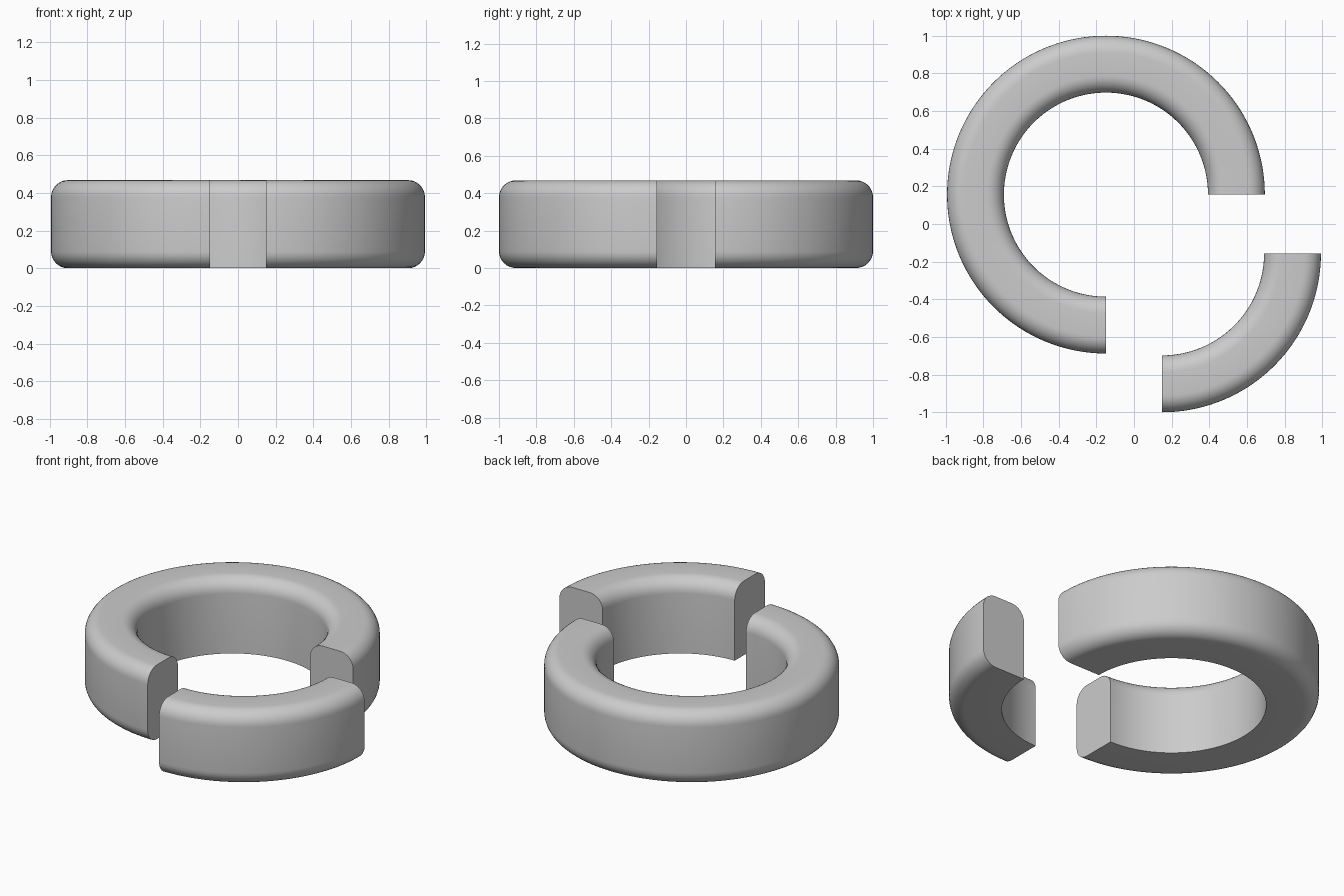
import bpy, bmesh
from math import sin, cos, radians

if "Cube" in bpy.data.objects:
    bpy.data.objects.remove(bpy.data.objects["Cube"])

R_OUT, R_IN, H, FILLET = 0.844, 0.542, 0.468, 0.09


def corner(cx, cz, start):
    # quarter-round fillet, swept counter-clockwise from the start angle
    n = 8
    return [(cx + FILLET * cos(radians(start + 90 * i / n)),
             cz + FILLET * sin(radians(start + 90 * i / n))) for i in range(n + 1)]


# cross-section: three rounded corners, sharp inner bottom edge
profile = ([(R_IN, 0)]
           + corner(R_OUT - FILLET, FILLET, -90)
           + corner(R_OUT - FILLET, H - FILLET, 0)
           + corner(R_IN + FILLET, H - FILLET, 90))


def ring_arc(name, centre, start, sweep):
    bm = bmesh.new()
    steps = round(sweep / 2.5)
    rings = []
    for i in range(steps + 1):
        a = radians(start + sweep * i / steps)
        rings.append([bm.verts.new((r * cos(a), r * sin(a), z)) for r, z in profile])
    n = len(profile)
    for a, b in zip(rings, rings[1:]):
        for j in range(n):
            k = (j + 1) % n
            bm.faces.new((a[j], a[k], b[k], b[j]))
    # flat end caps
    bm.faces.new(rings[0])
    bm.faces.new(rings[-1][::-1])
    bmesh.ops.recalc_face_normals(bm, faces=bm.faces)
    mesh = bpy.data.meshes.new(name)
    bm.to_mesh(mesh)
    bm.free()
    obj = bpy.data.objects.new(name, mesh)
    bpy.context.collection.objects.link(obj)
    obj.location = (centre[0], centre[1], 0)
    bpy.ops.object.select_all(action='DESELECT')
    obj.select_set(True)
    bpy.context.view_layer.objects.active = obj
    bpy.ops.object.shade_smooth_by_angle(angle=radians(30))


# three-quarter ring and the separate quarter piece pulled away from it
ring_arc("three_quarter_ring", (-0.149, 0.156), 0, 270)
ring_arc("quarter_ring", (0.149, -0.156), 270, 90)
